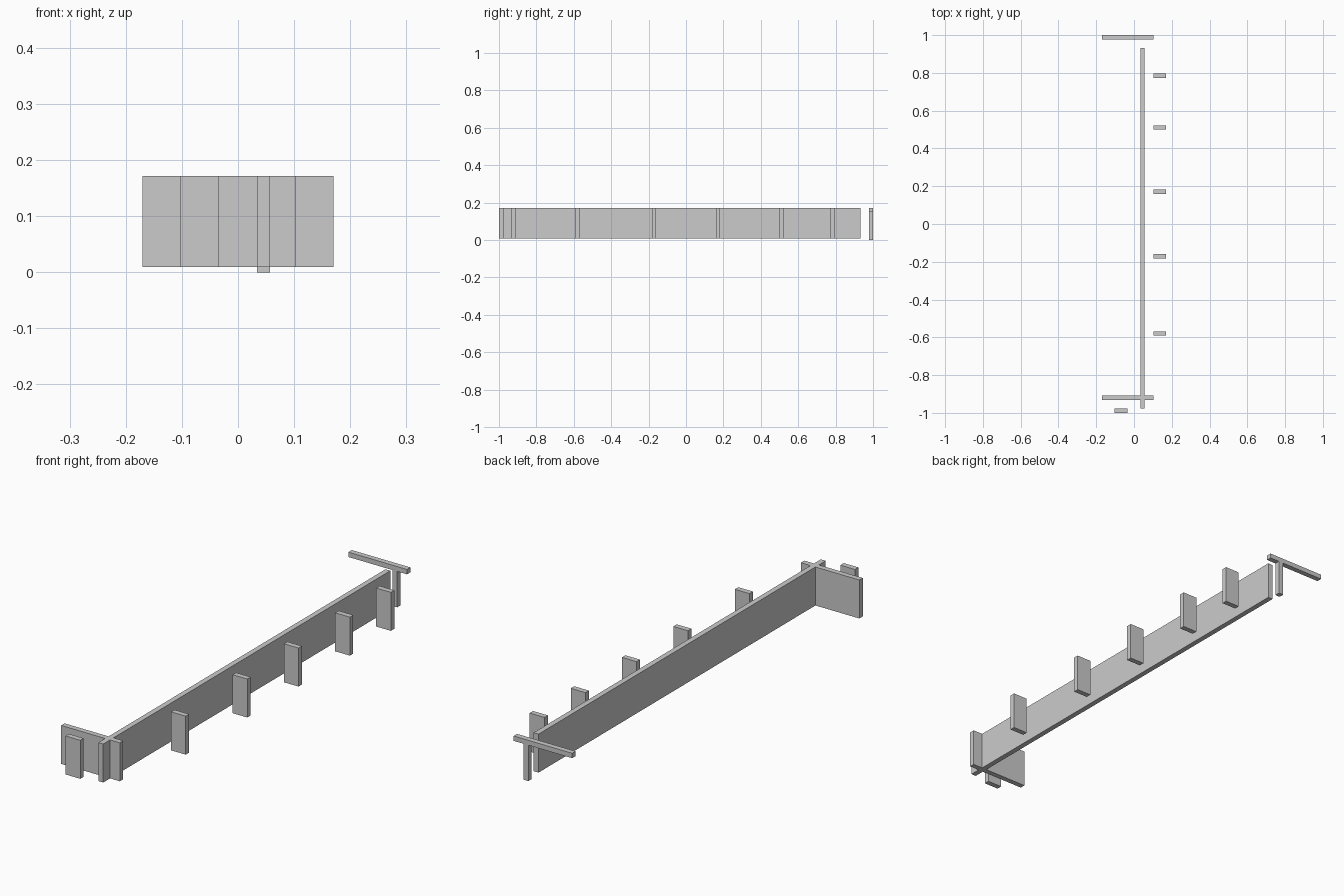
import bpy

if "Cube" in bpy.data.objects:
    bpy.data.objects.remove(bpy.data.objects["Cube"])

U = 1.9773 / 29          # layout module
T = U / 3                # panel thickness
Y0 = -1.0                # front edge
X0 = -2.5 * U            # left edge
Z0, Z1 = 0.0095, 0.1715  # panel bottom and top
ZL = 0.151               # underside of the lintel


def box(name, x0, x1, y0, y1, z0=Z0, z1=Z1):
    bpy.ops.mesh.primitive_cube_add(
        size=1, location=((x0 + x1) / 2, (y0 + y1) / 2, (z0 + z1) / 2))
    ob = bpy.context.object
    ob.name = name
    ob.scale = (x1 - x0, y1 - y0, z1 - z0)
    bpy.ops.object.transform_apply(location=False, rotation=False, scale=True)
    return ob


# Long wall along y and the cross wall near the front
box("long_wall", X0 + 3 * U, X0 + 3 * U + T, Y0 + T, Y0 + T + 28 * U)
box("cross_wall", X0, X0 + 4 * U, Y0 + U, Y0 + U + T)

# Free-standing slabs along the right side
for i, n in enumerate((6, 12, 17, 22, 26)):
    y = Y0 + n * U
    box(f"side_slab_{i + 1}", X0 + 4 * U, X0 + 5 * U, y, y + T)

# Slab in front of the cross wall
box("front_slab", X0 + U, X0 + 2 * U, Y0, Y0 + T)

# Back post carrying a lintel
box("back_post", X0 + 3 * U, X0 + 3 * U + T, 1 - T, 1, 0, ZL)
box("back_lintel", X0, X0 + 4 * U, 1 - T, 1, ZL, Z1)
